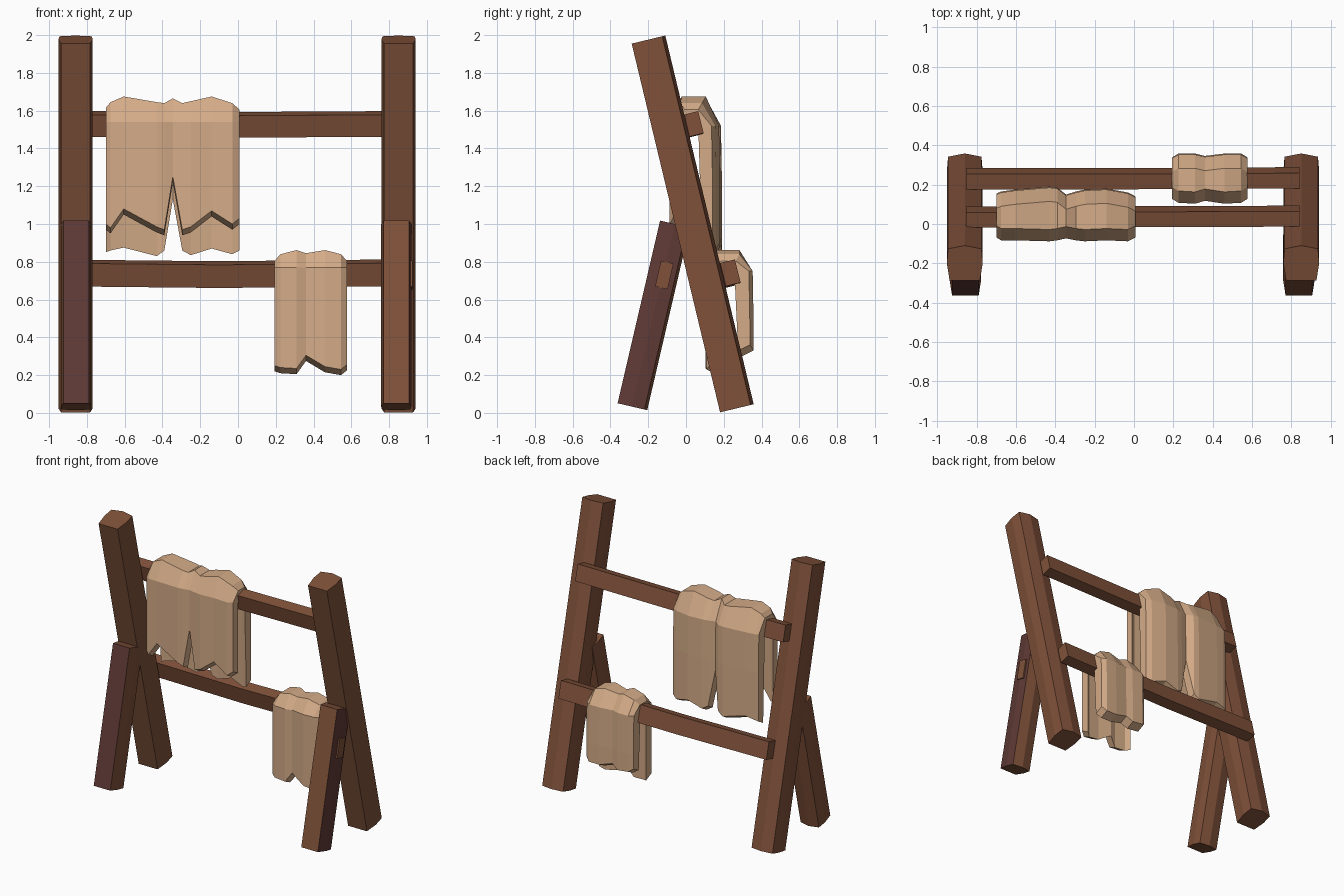
import bpy, bmesh, math
from mathutils import Vector

if "Cube" in bpy.data.objects:
    bpy.data.objects.remove(bpy.data.objects["Cube"])


def material(name, rgb):
    m = bpy.data.materials.new(name)
    m.diffuse_color = (*rgb, 1)
    m.use_nodes = True
    m.node_tree.nodes["Principled BSDF"].inputs["Base Color"].default_value = m.diffuse_color
    return m


wood = material("brown wood", (0.215, 0.083, 0.042))
dark_wood = material("dark reddish wood", (0.115, 0.042, 0.036))
cloth = material("tan hide", (0.66, 0.41, 0.245))


def loft(name, rings, mats, rule=None):
    """Join equal-length rings into a closed solid; rule picks the second material."""
    bm = bmesh.new()
    vs = [[bm.verts.new(p) for p in r] for r in rings]
    n = len(vs[0])
    for a, b in zip(vs, vs[1:]):
        for i in range(n):
            j = (i + 1) % n
            bm.faces.new((a[i], a[j], b[j], b[i]))
    bm.faces.new(vs[0])
    bm.faces.new(vs[-1])
    bmesh.ops.recalc_face_normals(bm, faces=bm.faces)
    bm.normal_update()
    if rule:
        for f in bm.faces:
            f.material_index = int(rule(f.normal))
    me = bpy.data.meshes.new(name)
    bm.to_mesh(me)
    bm.free()
    for m in mats:
        me.materials.append(m)
    ob = bpy.data.objects.new(name, me)
    bpy.context.collection.objects.link(ob)
    return ob


# Rough-hewn post section (x, depth): flat front, ridged back
SECTION = [(-.077, -.09), (.077, -.09), (.091, 0), (.085, .076),
           (0, .093), (-.085, .076), (-.091, 0)]


def post(name, x, bottom, top, scale=1, mats=(wood,), rule=None):
    rings = []
    a, b = Vector((x, *bottom)), Vector((x, *top))
    ax = (b - a).normalized()
    depth = Vector((0, ax.z, -ax.y))
    for p in (a, b):
        rings.append([p + Vector((u * scale, 0, 0)) + depth * v * scale for u, v in SECTION])
    return loft(name, rings, mats, rule)


def rail(name, stations, w, h, tilt):
    """Rectangular bar along x; stations are (x, y, z)."""
    c, s = math.cos(tilt), math.sin(tilt)
    rings = []
    for x, y, z in stations:
        rings.append([(x, y + c * u - s * v, z + s * u + c * v)
                      for u, v in ((-w, -h), (w, -h), (w, h), (-w, h))])
    return loft(name, rings, [wood])


# Long leaning posts
for side, x in (("left", -.86), ("right", .85)):
    post(side + "_post", x, (.268, .024), (-.2, 1.976))

# Short front props, each with a darker side
post("left_prop", -.857, (-.285, .033), (-.06, 1.0), .88, (wood, dark_wood),
     lambda n: n.y < -.5)
post("right_prop", .838, (-.285, .033), (-.06, 1.0), .88, (wood, dark_wood),
     lambda n: n.x > .5)
rail("prop_peg", [(.86, -.115, .73), (.925, -.115, .73)], .034, .07, math.radians(-13))

# Cross rails
T = math.radians(14)
rail("upper_rail", [(-.855, .035, 1.53), (0, .037, 1.525), (.84, .04, 1.53)], .04, .06, T)
rail("lower_rail", [(-.855, .23, .74), (-.1, .23, .732), (.84, .235, .742)], .04, .063, T)


def hide(name, columns, yf, yb, shoulder, thick):
    """Hide draped over a rail. Column: x, front hem z, back hem z, top z, front dy, back dy."""
    rings = []
    for x, zf, zb, zt, df, db in columns:
        f, b = yf + df, yb + db
        inner = zt - .06
        ring = [(f, zf), (f, shoulder), (f + .06, zt), (b - .075, zt),
                (b - .005, shoulder - .02), (b, shoulder - .3), (b, zb + .03),
                (b - thick, zb), (b - thick - .02, shoulder - .02),
                (b - thick - .03, inner), (f + thick + .01, inner),
                (f + thick, shoulder - .05), (f + thick, zf - .03)]
        rings.append([(x, y, z) for y, z in ring])
    return loft(name, rings, [cloth])


# Large split hide on the upper rail
hide("large_hide", [
    (-.70, 1.00, .85, 1.615, .015, -.03),
    (-.675, .98, .86, 1.645, .00, -.02),
    (-.605, 1.08, .875, 1.675, .00, -.01),
    (-.43, .985, .83, 1.645, -.005, .005),
    (-.39, .97, .86, 1.64, .00, .00),
    (-.345, 1.25, 1.13, 1.665, .01, -.035),
    (-.295, .97, .86, 1.64, .00, -.02),
    (-.25, .985, .835, 1.65, -.005, -.01),
    (-.14, 1.07, .87, 1.675, .00, -.005),
    (-.03, 1.00, .84, 1.64, -.005, -.025),
    (.008, 1.03, .86, 1.605, .015, -.045)], -.083, .185, 1.54, .055)

# Small hide on the lower rail
hide("small_hide", [
    (.193, .25, .33, .805, .02, -.02),
    (.225, .24, .31, .84, .00, .00),
    (.31, .235, .30, .862, -.005, .00),
    (.36, .305, .33, .845, .01, -.012),
    (.46, .245, .30, .862, -.005, .00),
    (.545, .23, .30, .84, .00, .00),
    (.577, .255, .33, .805, .02, -.02)], .108, .358, .77, .062)
